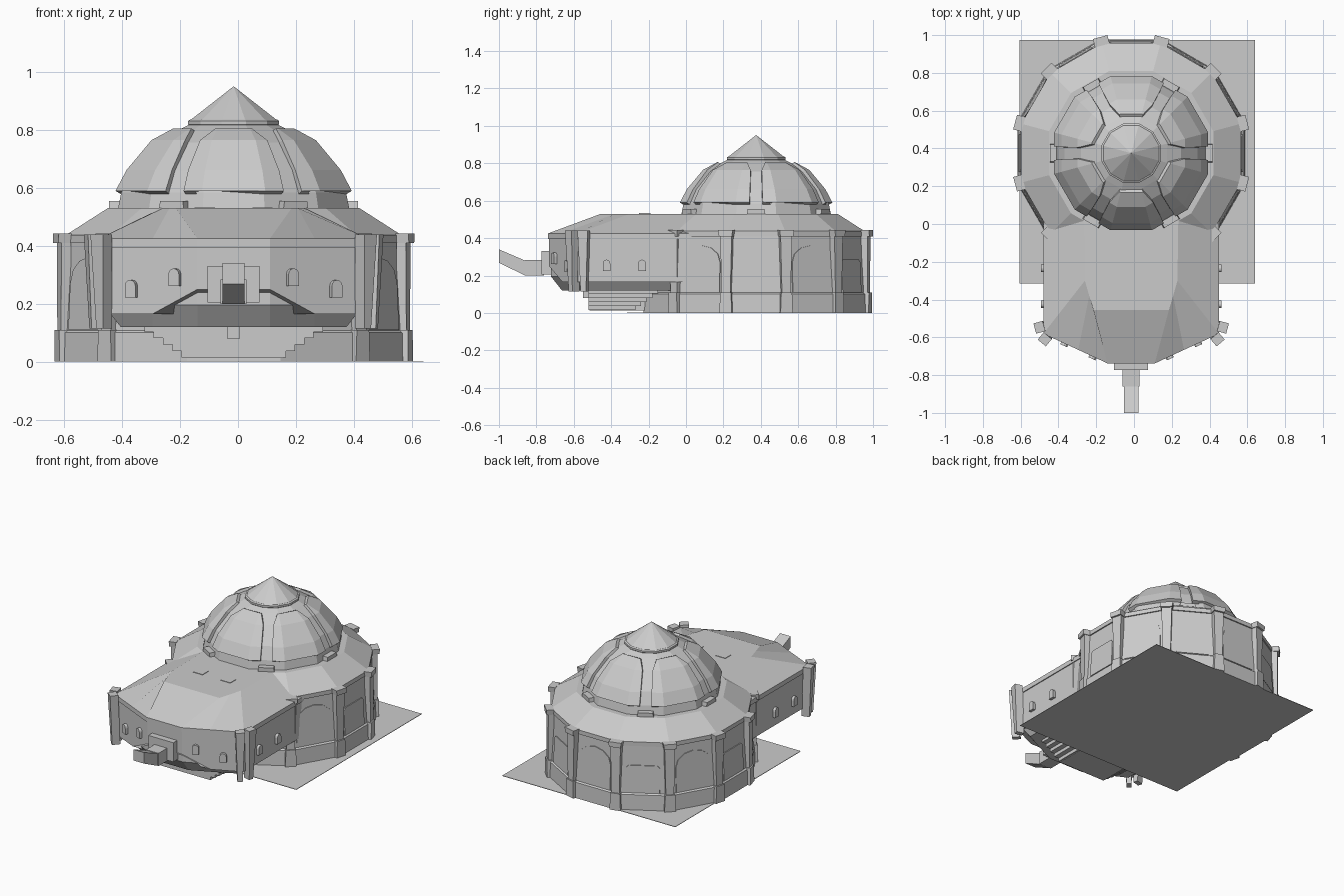
import bpy, bmesh
from math import sin, cos, pi, radians, tan
from mathutils import Vector

if "Cube" in bpy.data.objects:
    bpy.data.objects.remove(bpy.data.objects["Cube"])

CX, CY = -0.015, 0.375          # axis of the round hall


def loft(name, loops, cap=True):
    """Skin a stack of equal-length closed loops."""
    bm = bmesh.new()
    rows = [[bm.verts.new(p) for p in lp] for lp in loops]
    n = len(rows[0])
    for a, b in zip(rows, rows[1:]):
        for i in range(n):
            j = (i + 1) % n
            bm.faces.new((a[i], a[j], b[j], b[i]))
    if cap:
        bm.faces.new(rows[0][::-1])
        bm.faces.new(rows[-1])
    bmesh.ops.remove_doubles(bm, verts=bm.verts, dist=1e-5)
    bmesh.ops.recalc_face_normals(bm, faces=bm.faces)
    me = bpy.data.meshes.new(name)
    bm.to_mesh(me)
    bm.free()
    ob = bpy.data.objects.new(name, me)
    bpy.context.collection.objects.link(ob)
    return ob


def ring(apothem, z):
    """Twelve-sided ring with flats facing the axes."""
    r = apothem / cos(pi / 12)
    return [(CX + r * cos(pi / 12 + i * pi / 6), CY + r * sin(pi / 12 + i * pi / 6), z)
            for i in range(12)]


def box(name, x0, x1, y0, y1, z0, z1):
    return loft(name, [[(x0, y0, z), (x1, y0, z), (x1, y1, z), (x0, y1, z)] for z in (z0, z1)])


def plate(name, pts, origin, ang, depth, lean=0.0):
    """Extrude a (sideways, up) outline outwards from a wall facing angle ang."""
    n = Vector((cos(ang), sin(ang), 0))
    u = Vector((-sin(ang), cos(ang), 0))
    o = Vector(origin)
    return loft(name, [[o + u * a + n * (d - lean * b) + Vector((0, 0, b)) for a, b in pts]
                       for d in (-0.02, depth)])


def arch(w, h, rise, steps=6):
    pts = [(-w / 2, 0), (w / 2, 0)]
    for i in range(steps + 1):
        t = pi * i / steps
        pts.append((w / 2 * cos(t), h - rise + rise * sin(t)))
    return pts


# ground slab
box("ground_slab", -0.605, 0.64, -0.315, 0.975, 0, 0.003)

# round hall: skirt, wall, cornice and sloping roof
loft("hall_skirt", [ring(.602, 0), ring(.598, .1), ring(.588, .108), ring(.5, .108)])
loft("hall_wall", [ring(.588, .1), ring(.574, .415)])
loft("hall_cornice", [ring(.582, .41), ring(.582, .437)])
loft("hall_roof", [ring(.58, .437), ring(.435, .53), ring(.40, .53), ring(.40, .52)])

# wall panels (alternating squared and arched) and corner pilasters
for k in range(12):
    a = k * pi / 6
    if k not in (8, 9, 10):
        o = (CX + .587 * cos(a), CY + .587 * sin(a), .11)
        shape = arch(.23, .25, .09) if k % 2 else \
            [(-.1, 0), (.1, 0), (.1, .16), (.085, .175), (-.085, .175), (-.1, .16)]
        plate("wall_panel", shape, o, a, .006, .045)
    if k not in (8, 9):
        b = a + pi / 12
        o = (CX + .61 * cos(b), CY + .61 * sin(b), 0)
        plate("pilaster_foot", [(-.034, 0), (.034, 0), (.03, .11), (-.03, .11)], o, b, .022)
        plate("pilaster_shaft", [(-.024, .1), (.024, .1), (.032, .42), (-.032, .42)], o, b, .014)
        plate("pilaster_cap", [(-.036, .41), (.036, .41), (.04, .443), (-.04, .443)], o, b, .026)

# dome shell and pointed cap
loft("dome", [ring(.40, .525), ring(.388, .585), ring(.352, .66), ring(.265, .757),
              ring(.19, .80), ring(.14, .825)])
loft("cap_band", [ring(.15, .812), ring(.157, .82), ring(.157, .832), ring(.15, .836)])
loft("cap_cone", [ring(.15, .834), ring(.0001, .951)])

# six raised dome petals with narrow gaps between
rows = [(.408, .59, 25), (.37, .662, 25), (.284, .765, 24), (.208, .806, 17)]


def petal_loop(mid, k, drop):
    r, z, w = rows[k]
    r -= drop
    out = []
    for d in (-w, -15, 15, w):
        dev = abs(d) - 30 if abs(d) > 15 else abs(d)
        a = radians(mid + d)
        rr = r / cos(radians(dev))
        out.append((CX + rr * cos(a), CY + rr * sin(a), z - drop * .6))
    return out


for mid in range(30, 390, 60):
    loft("dome_petal", [petal_loop(mid, k, 0) + petal_loop(mid, k, .03)[::-1] for k in range(4)])
    g = radians(mid + 30)
    plate("dome_foot_block", [(-.05, 0), (.05, 0), (.045, .03), (-.045, .03)],
          (CX + .405 * cos(g), CY + .405 * sin(g), .525), g, .025)


# front wing
def wing(off, z, mid=None, front=None):
    """Half outline mirrored; the wall's lower edge may rise toward the middle."""
    m, f = (z if mid is None else mid), (z if front is None else front)
    half = [(.455 + off, .05, z), (.455 + off, -.575 - off * .6, z),
            (.28, -.656 - off, m), (.125, -.728 - off, f)]
    return [(CX + x, y, h) for x, y, h in half] + [(CX - x, y, h) for x, y, h in half[::-1]]


loft("wing_wall", [wing(.004, .165, .165, .25), wing(.004, .40)])
loft("wing_hull", [wing(-.065, .12), wing(-.006, .195), wing(-.006, .3)])
loft("wing_eave", [wing(.01, .395), wing(.01, .425)])
top = [(.25, .05), (.245, -.3), (.222, -.38), (.2, -.455)]
loft("wing_roof", [wing(.01, .425), [(CX + x, y, .53) for x, y in top]
                   + [(CX - x, y, .53) for x, y in top[::-1]]])
for s in (-1, 1):
    x = CX + s * .1
    box("roof_hatch", x - .035, x + .035, -.25, -.19, .52, .533)

# arched portholes and corner fins, mirrored
for s in (-1, 1):
    def ang(d): return radians(d if s > 0 else 180 - d)
    for y in (-.425, -.235):
        plate("porthole", arch(.04, .06, .02), (CX + s * .459, y, .225), ang(0), .018)
    for x, z in ((.2, .262), (.35, .222)):
        plate("porthole", arch(.04, .06, .02), (CX + s * x, -.732 + (x - .125) * .463, z),
              ang(-65), .018)
    for px, py, d in ((.46, -.54, -15), (.44, -.59, -50)):
        plate("corner_fin", [(-.015, .115), (.015, .115), (.028, .44), (-.028, .44)],
              (CX + s * px, py, 0), ang(d), .03, -.05)

# front porch and upturned spout
box("porch_plate", CX - .09, CX + .09, -.772, -.72, .205, .33)
xs = (CX - .038, CX + .038)
loft("porch_spout", [[(xs[0], y, a), (xs[1], y, a), (xs[1], y, b), (xs[0], y, b)]
                     for y, a, b in ((-.76, .2, .28), (-.86, .2, .28), (-1, .268, .34))])
box("porch_block", CX - .045, CX + .045, -.86, -.76, .2, .283)

# stepped undercroft below the wing
for i in range(5):
    w, z, y = .18 + .032 * i, .015 + .022 * i, -.52
    box("undercroft_step", CX - w, CX + w, y, -.27 + .03 * i, z, z + .022)
box("undercroft_core", CX - .17, CX + .17, -.515, -.15, .012, .13)
plate("undercroft_porthole", arch(.045, .065, .022), (CX, -.52, .08), -pi / 2, .03)
